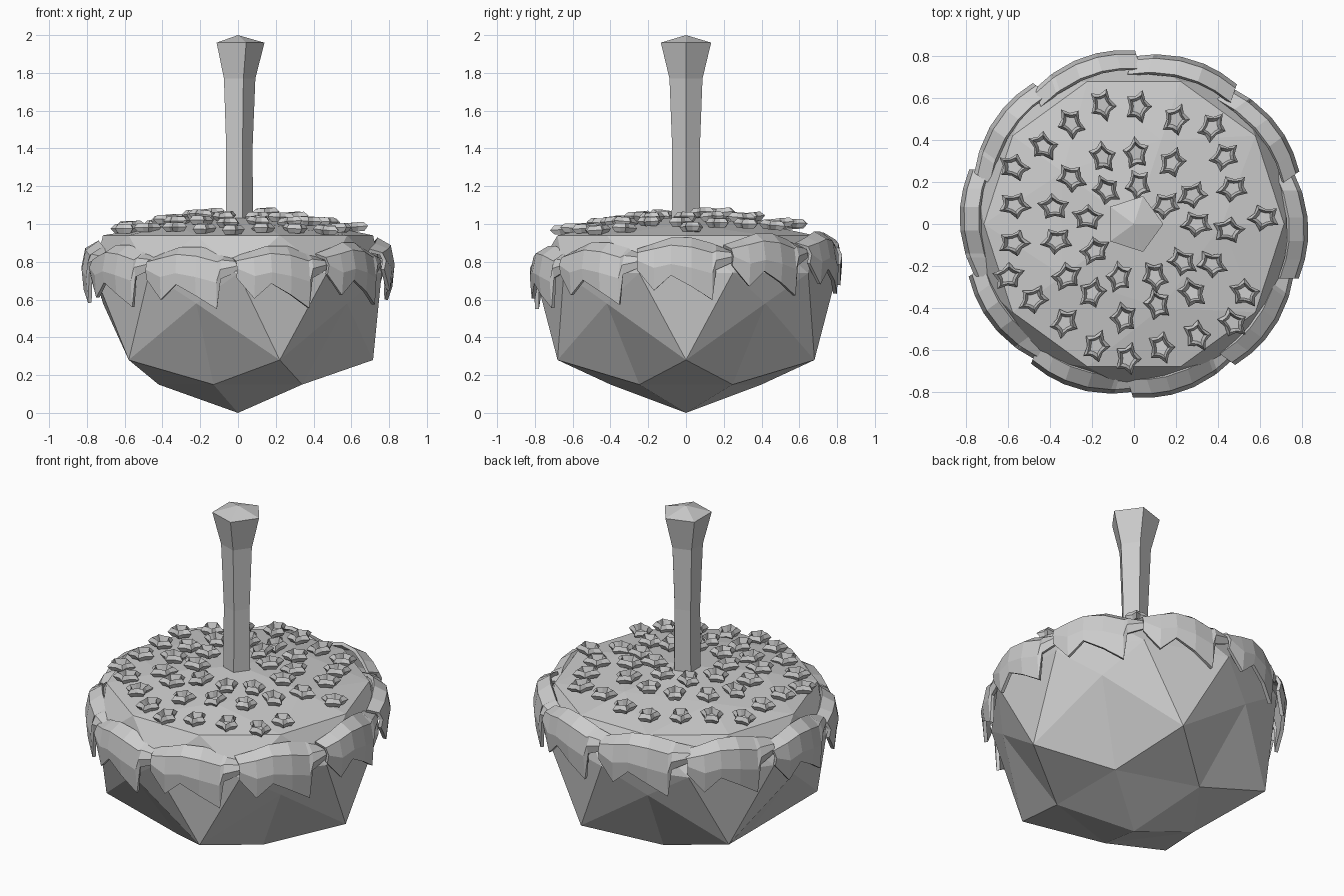
import bpy, bmesh, math, random
from mathutils import Matrix, Vector

random.seed(4)
if "Cube" in bpy.data.objects:
    bpy.data.objects.remove(bpy.data.objects["Cube"], do_unlink=True)

stone = bpy.data.materials.new("plain grey")
stone.use_nodes = True
GREY = (0.6, 0.6, 0.6, 1)
stone.diffuse_color = GREY
stone.node_tree.nodes["Principled BSDF"].inputs["Base Color"].default_value = GREY


def finish(bm, name):
    """Turn a bmesh into a flat shaded object."""
    bmesh.ops.recalc_face_normals(bm, faces=bm.faces)
    mesh = bpy.data.meshes.new(name)
    bm.to_mesh(mesh)
    bm.free()
    mesh.materials.append(stone)
    obj = bpy.data.objects.new(name, mesh)
    bpy.context.collection.objects.link(obj)
    return obj


def bridge(bm, rows, closed):
    """Fill quads between neighbouring rows of vertices."""
    for a, b in zip(rows, rows[1:]):
        n = len(a)
        for i in range(n if closed else n - 1):
            j = (i + 1) % n
            bm.faces.new((a[i], a[j], b[j], b[i]))


# Faceted body: an icosphere whose levels are moved to a pot shape with a flat top
levels = ((-1, 0, 0), (-.851, .42, .15), (-.526, .715, .28), (-.447, .715, .58),
          (0, .8, .74), (.447, .715, .94), (.526, .715, .94), (.851, .42, 1.0), (1, 0, 1.04))
bm = bmesh.new()
bmesh.ops.create_icosphere(bm, subdivisions=2, radius=1)
for v in bm.verts:
    _, radius, height = min(levels, key=lambda lv: abs(lv[0] - v.co.z))
    flat = Vector((v.co.x, v.co.y, 0))
    if flat.length > 0.01:
        flat = flat.normalized() * radius
    v.co = flat + Vector((0, 0, height))
finish(bm, "body")

# Five-sided stalk flaring to a pointed cap
bm = bmesh.new()
rows = []
for radius, z in ((.08, .98), (.077, 1.4), (.092, 1.77), (.14, 1.96)):
    rows.append([bm.verts.new((radius * math.cos(k * math.tau / 5),
                               radius * math.sin(k * math.tau / 5), z)) for k in range(5)])
bridge(bm, rows, True)
tip = bm.verts.new((0, 0, 2))
for k in range(5):
    bm.faces.new((rows[-1][k], rows[-1][(k + 1) % 5], tip))
bm.faces.new(rows[0][::-1])
finish(bm, "stalk")

# Ring of ten jagged collar leaves: columns of (across, top, bend, fold, hem)
columns = ((-.26, -.06, -.08, -.12, -.17), (-.17, -.03, -.06, -.16, -.28),
           (-.08, .0, -.04, -.14, -.2), (.03, .0, -.05, -.16, -.26),
           (.14, -.03, -.08, -.19, -.33), (.16, -.04, -.07, -.12, -.17),
           (.25, -.07, -.08, -.1, -.13))
depths = (.74, .81, .83, .82)
bm = bmesh.new()
for k in range(10):
    turn = Matrix.Rotation(k * math.tau / 10, 4, 'Z')
    centre = turn @ Vector((.8, 0, 0))
    lift = .92 + .05 * centre.y + .01 * centre.x
    rows = []
    for r, depth in enumerate(depths):
        row = []
        for col in columns:
            across = col[0]
            bow = depth - .9 * across ** 2 - .06 * across
            row.append(bm.verts.new(turn @ Vector((bow, across, lift + col[r + 1]))))
        rows.append(row)
    bridge(bm, rows, False)
leaves = finish(bm, "collar_leaves")
thick = leaves.modifiers.new("thickness", 'SOLIDIFY')
thick.thickness = .02
thick.offset = -1

# Small hollow star cups on the top, placed by ring in hundredths
outer = ((-15, 57), (2, 56), (20, 50), (37, 46), (43, 32), (47, 17), (62, 3), (53, -33),
         (47, -47), (30, -53), (13, -59), (-3, -64), (-18, -58), (-33, -47), (-48, -36),
         (-60, -25), (-57, -9), (-57, 9), (-57, 27), (-43, 37), (-30, 48))
middle = ((45, -3), (28, 14), (18, 29), (1, 34), (-15, 32), (-30, 22), (-38, 8), (-37, -8),
          (-32, -25), (-20, -33), (-5, -45), (11, -38), (28, -33), (37, -19))
inner = ((30, 0), (15, 9), (2, 19), (-13, 16), (-22, 3), (-19, -13), (-7, -25), (10, -25),
         (23, -18))
# Cup profile: (point radius, notch radius, height)
profile = ((.05, .034, 0), (.072, .045, .025), (.05, .036, .048), (.034, .025, .015))
bm = bmesh.new()
for x, y in outer + middle + inner:
    spot = Vector((x, y, 0)) / 100
    spot.z = 1.065 - .17 * spot.length + .015 * spot.y
    place = (Matrix.Translation(spot)
             @ Matrix.Rotation(math.atan2(y, x), 4, 'Z')
             @ Matrix.Rotation(random.uniform(-.12, .12), 4, 'Y')
             @ Matrix.Diagonal((1.15, .92, 1, 1))
             @ Matrix.Rotation(random.uniform(0, math.tau), 4, 'Z'))
    rows = []
    for point, notch, z in profile:
        rows.append([bm.verts.new(place @ Vector((
            (notch if i % 2 else point) * math.cos(i * math.pi / 5),
            (notch if i % 2 else point) * math.sin(i * math.pi / 5), z))) for i in range(10)])
    bridge(bm, rows, True)
    bm.faces.new(rows[0])
    bm.faces.new(rows[-1])
finish(bm, "star_cups")
